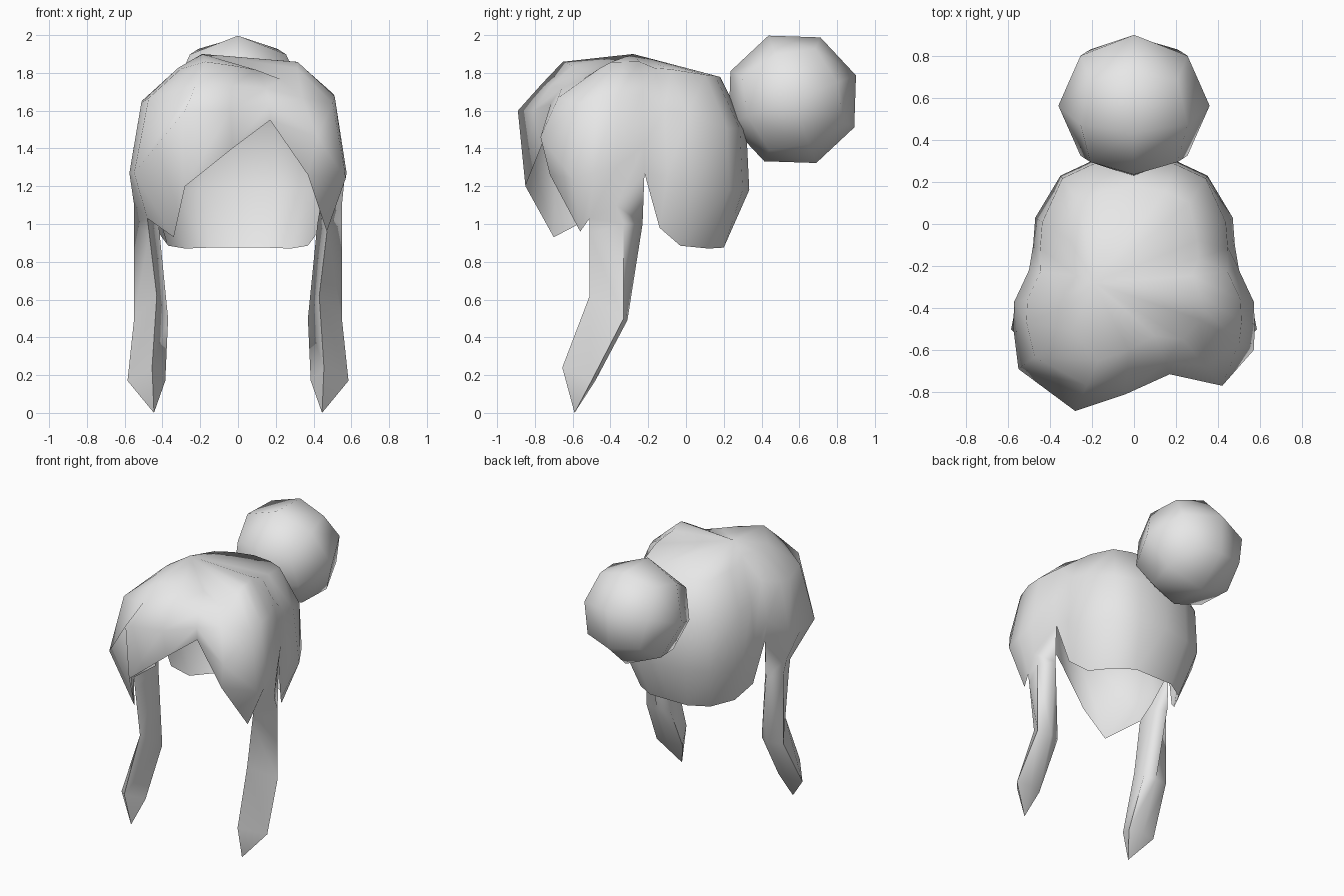
import bpy, bmesh, math
from mathutils import Vector, Matrix

cube = bpy.data.objects.get("Cube")
if cube:
    bpy.data.objects.remove(cube)

mat = bpy.data.materials.new("light grey")
mat.use_nodes = True
mat.diffuse_color = (0.8, 0.8, 0.8, 1)
mat.node_tree.nodes["Principled BSDF"].inputs["Base Color"].default_value = (0.8, 0.8, 0.8, 1)


def finish(bm, name, angle):
    """Turn a bmesh into a smooth-shaded object."""
    bmesh.ops.recalc_face_normals(bm, faces=bm.faces)
    me = bpy.data.meshes.new(name)
    bm.to_mesh(me)
    bm.free()
    me.materials.append(mat)
    ob = bpy.data.objects.new(name, me)
    bpy.context.collection.objects.link(ob)
    bpy.ops.object.select_all(action='DESELECT')
    ob.select_set(True)
    bpy.context.view_layer.objects.active = ob
    bpy.ops.object.shade_smooth_by_angle(angle=math.radians(angle))
    return ob


def flip(p):
    return (-p[0], p[1], p[2])


# Curvature above the widest point: (scale, rise) of the shoulder and crown rows
SIDE = ((.89, .66), (.55, .97))
REAR_SIDE = ((.93, .56), (.64, .92))
REAR = ((.975, .47), (.75, .88))
DIP = ((.87, .35), (.58, .78))
LOBE = ((.81, .50), (.55, .74))
LEFT_TIP = ((.88, .62), (.55, .92))
RIGHT_TIP = ((.86, .70), (.55, .96))
HUMP = ((.80, .55), (.61, 1.03))
RIDGE = ((.82, .52), (.60, .92))

# Hair cap: each column is (hem point, widest point, curvature)
side = [
    ((.48, -.51, 1.03), (.575, -.49, 1.27), SIDE),   # lock, front edge
    ((.55, -.37, 1.10), (.57, -.37, 1.30), SIDE),    # lock, outer edge
    ((.48, -.22, 1.27), (.50, -.22, 1.42), SIDE),    # notch behind the lock
    ((.44, -.14, .98), (.48, -.10, 1.25), REAR_SIDE),
    ((.37, -.03, .885), (.47, .03, 1.18), REAR_SIDE),
    ((.28, .12, .87), (.35, .23, 1.18), REAR),
    ((.15, .20, .875), (.20, .30, 1.18), REAR),
]
fringe_left = [
    ((.17, -.71, 1.55), (.17, -.715, 1.64), DIP),    # parting
    ((.37, -.72, 1.26), (.42, -.77, 1.46), LOBE),
    ((.47, -.56, .96), (.57, -.60, 1.24), LEFT_TIP),
]
fringe_right = [
    ((-.34, -.70, .93), (-.55, -.69, 1.27), RIGHT_TIP),
    ((-.28, -.85, 1.20), (-.28, -.89, 1.60), HUMP),
    ((-.03, -.77, 1.40), (-.04, -.81, 1.60), RIDGE),
]
back = [((0, .20, .875), (0, .335, 1.18), REAR)]
mirrored = [(flip(a), flip(b), c) for a, b, c in reversed(side)]
columns = fringe_left + side + back + mirrored + fringe_right

bm = bmesh.new()
centre = Vector((0, -.28, 0))
crown = bm.verts.new((-.19, -.28, 1.9))
grid = []
for hem, wide, curve in columns:
    w = Vector(wide)
    col = [bm.verts.new(hem), bm.verts.new(w)]
    for scale, rise in curve:
        p = centre + (w - centre) * scale
        top = 1.86 + .05 * p.x
        col.append(bm.verts.new((p.x, p.y, w.z + (top - w.z) * rise)))
    grid.append(col)
n = len(grid)
for i in range(n):
    a, b = grid[i], grid[(i + 1) % n]
    for r in range(3):
        bm.faces.new((a[r], b[r], b[r + 1], a[r + 1]))
    bm.faces.new((a[3], b[3], crown))

# Side locks grow out of the cap hem: rings of front, outer, back, inner points
rings = [
    [(.47, -.51, .95), (.55, -.33, 1.0), (.48, -.23, 1.0), (.42, -.31, 1.0)],
    [(.43, -.51, .62), (.55, -.33, .50), (.45, -.31, .49), (.37, -.34, .50)],
    [(.455, -.655, .24), (.585, -.50, .17), (.48, -.48, .17), (.385, -.51, .17)],
]
tip = (.445, -.59, 0)
first = len(fringe_left)
last = n - 1 - len(fringe_right)
for sx, start, step in ((1, first, 1), (-1, last, -1)):
    prev = [grid[start + step * k][0] for k in range(3)]
    prev.append(bm.verts.new((sx * .43, -.34, 1.06)))
    for ring in rings:
        cur = [bm.verts.new((sx * x, y, z)) for x, y, z in ring]
        for k in range(4):
            m = (k + 1) % 4
            bm.faces.new((prev[k], prev[m], cur[m], cur[k]))
        prev = cur
    end = bm.verts.new((sx * tip[0], tip[1], tip[2]))
    for k in range(4):
        bm.faces.new((prev[k], prev[(k + 1) % 4], end))
finish(bm, "hair_cap_with_side_locks", 75)

# Bun: a rounded cube, tilted and set behind the crown
bm = bmesh.new()
bmesh.ops.create_cube(bm, size=2)
bmesh.ops.subdivide_edges(bm, edges=bm.edges[:], cuts=1, use_grid_fill=True)
for v in bm.verts:
    v.co = v.co.normalized() * .36
bm.transform(Matrix.Translation((0, .563, 1.66)) @ Matrix.Rotation(math.radians(20.6), 4, 'X'))
finish(bm, "hair_bun", 75)
